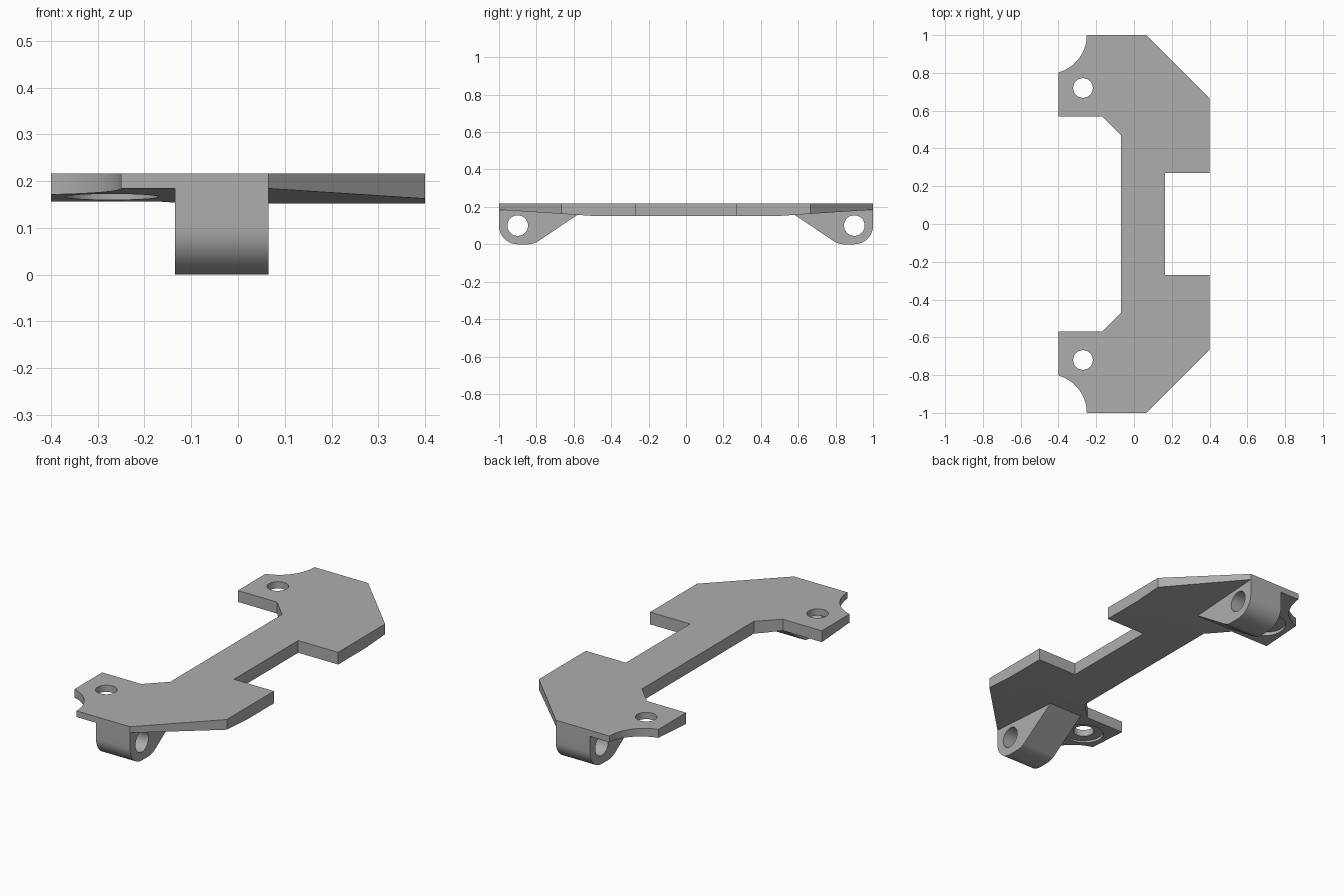
import bpy, bmesh, math
from mathutils import Vector

cube = bpy.data.objects.get("Cube")
if cube:
    bpy.data.objects.remove(cube, do_unlink=True)

grey = bpy.data.materials.new("plain grey")
grey.use_nodes = True
GREY = (0.42, 0.42, 0.42, 1)
grey.diffuse_color = GREY
grey.node_tree.nodes["Principled BSDF"].inputs["Base Color"].default_value = GREY

TOP = 0.217


def arc(cx, cy, r, start, end, n):
    """Points on an arc, angles in degrees."""
    angles = [math.radians(start + (end - start) * i / n) for i in range(n + 1)]
    return [(cx + r * math.cos(a), cy + r * math.sin(a)) for a in angles]


def prism(name, points, axis, low, high):
    """Extrude a flat profile along z (points are x, y) or x (points are y, z)."""
    place = (lambda p, h: (p[0], p[1], h)) if axis == "z" else (lambda p, h: (h, p[0], p[1]))
    bm = bmesh.new()
    face = bm.faces.new([bm.verts.new(place(p, low)) for p in points])
    out = bmesh.ops.extrude_face_region(bm, geom=[face])
    moved = [v for v in out["geom"] if isinstance(v, bmesh.types.BMVert)]
    shift = Vector(place((0, 0), high - low))
    bmesh.ops.translate(bm, verts=moved, vec=shift)
    bmesh.ops.recalc_face_normals(bm, faces=bm.faces)
    mesh = bpy.data.meshes.new(name)
    bm.to_mesh(mesh)
    bm.free()
    mesh.materials.append(grey)
    obj = bpy.data.objects.new(name, mesh)
    bpy.context.collection.objects.link(obj)
    return obj


def combine(target, tool, operation):
    """Apply one boolean and discard the tool."""
    mod = target.modifiers.new("combine", "BOOLEAN")
    mod.object, mod.operation, mod.solver = tool, operation, "EXACT"
    bpy.context.view_layer.objects.active = target
    bpy.ops.object.modifier_apply(modifier=mod.name)
    bpy.data.objects.remove(tool, do_unlink=True)


def circle(cx, cy, r):
    return arc(cx, cy, r, 0, 360, 48)[:-1]


def flip(points, side):
    return [(u * side, v) for u, v in points]


# Plate outline: back half, then the same points mirrored to the front
half = [(0.165, 0.27), (0.4, 0.27), (0.4, 0.665), (0.065, 1)]
half += arc(-0.455, 1, 0.205, 0, -74.4, 16)
half += [(-0.4, 0.57), (-0.17, 0.57), (-0.07, 0.47)]
outline = half + [(x, -y) for x, y in reversed(half)]
plate = prism("bracket_plate", outline, "z", 0.1, TOP)

# Underside: flat in the middle, thinner toward both ends
slope = [(0.5, 0.152), (1.1, 0.191), (1.1, 0.3)]
side_profile = slope + [(-y, z) for y, z in reversed(slope)]
combine(plate, prism("thickness_cutter", side_profile, "x", -1, 1), "INTERSECT")

# Hanging lug under each end
lug = [(1, TOP), (1, 0.1)] + arc(0.9, 0.1, 0.1, 0, -90, 16)[1:]
lug += arc(0.845, 0.1, 0.1, -90, -124, 8)
lug += [(0.577, 0.16), (0.577, TOP)]

for side in (1, -1):
    combine(plate, prism("lug", flip(lug, side), "x", -0.135, 0.065), "UNION")
    # Cross hole through the lug
    combine(plate, prism("pin_cutter", flip(circle(0.9, 0.1, 0.055), side), "x", -0.3, 0.3), "DIFFERENCE")
    # Screw hole with a wide shallow recess from below
    y = 0.72 * side
    combine(plate, prism("screw_cutter", circle(-0.27, y, 0.052), "z", 0, 0.4), "DIFFERENCE")
    combine(plate, prism("recess_cutter", circle(-0.27, y, 0.1), "z", 0, 0.181), "DIFFERENCE")

# Smooth the rounded walls, keep the edges sharp
bpy.ops.object.select_all(action="DESELECT")
plate.select_set(True)
bpy.context.view_layer.objects.active = plate
bpy.ops.object.shade_smooth_by_angle(angle=math.radians(25))
